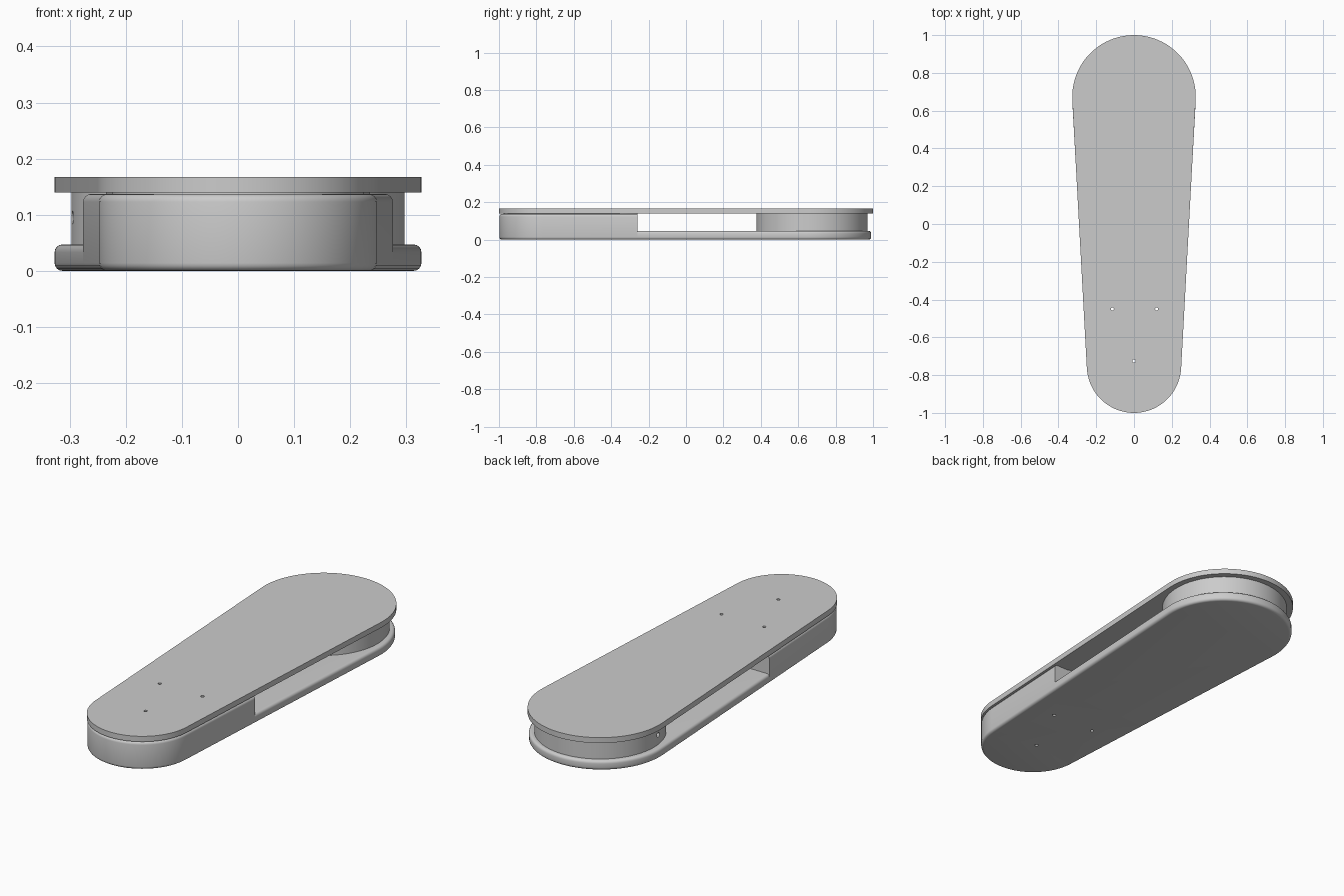
import bpy, bmesh, math
from mathutils import Vector

if "Cube" in bpy.data.objects:
    bpy.data.objects.remove(bpy.data.objects["Cube"])

grey = bpy.data.materials.new("plain_grey")
grey.use_nodes = True
colour = (0.6, 0.6, 0.6, 1)
grey.diffuse_color = colour
grey.node_tree.nodes["Principled BSDF"].inputs["Base Color"].default_value = colour

SPLIT = -0.26      # where the raised front block ends
BASE_TOP = 0.047
BLOCK_TOP = 0.137
DRUM_Y = 0.673


def outline(back_y, back_r, front_y, front_r, steps=40):
    """Two arcs joined by their outer tangents."""
    tilt = math.asin((back_r - front_r) / (back_y - front_y))
    points = []
    for cy, r, a, b in ((back_y, back_r, -tilt, math.pi + tilt),
                        (front_y, front_r, math.pi + tilt, 2 * math.pi - tilt)):
        for i in range(steps + 1):
            t = a + (b - a) * i / steps
            points.append((r * math.cos(t), cy + r * math.sin(t)))
    return points


def finish(bm, name):
    bmesh.ops.recalc_face_normals(bm, faces=bm.faces)
    mesh = bpy.data.meshes.new(name)
    bm.to_mesh(mesh)
    bm.free()
    obj = bpy.data.objects.new(name, mesh)
    bpy.context.collection.objects.link(obj)
    mesh.materials.append(grey)
    return obj


def slab(name, points, z0, z1, rounding=0.0, keep=None):
    """Extruded outline with rounded rims; keep = 'front' or 'back' of the split."""
    bm = bmesh.new()
    face = bm.faces.new([bm.verts.new((x, y, z0)) for x, y in points])
    up = bmesh.ops.extrude_face_region(bm, geom=[face])["geom"]
    bmesh.ops.translate(bm, vec=(0, 0, z1 - z0),
                        verts=[v for v in up if isinstance(v, bmesh.types.BMVert)])
    if rounding:
        rims = [e for e in bm.edges if abs(e.verts[0].co.z - e.verts[1].co.z) < 1e-5]
        bmesh.ops.bevel(bm, geom=rims, offset=rounding, segments=4,
                        profile=0.5, affect='EDGES')
    if keep:
        cut = bmesh.ops.bisect_plane(
            bm, geom=bm.verts[:] + bm.edges[:] + bm.faces[:],
            plane_co=(0, SPLIT, 0), plane_no=(0, 1, 0),
            clear_outer=keep == 'front', clear_inner=keep == 'back')
        rim = [e for e in cut["geom_cut"] if isinstance(e, bmesh.types.BMEdge)]
        bmesh.ops.holes_fill(bm, edges=rim)
    return finish(bm, name)


def cylinder(name, radius, depth, centre, axis='Z', sides=24):
    bm = bmesh.new()
    bmesh.ops.create_cone(bm, cap_ends=True, segments=sides, radius1=radius,
                          radius2=radius, depth=depth)
    if axis == 'X':
        for v in bm.verts:
            v.co = Vector((v.co.z, v.co.y, -v.co.x))
    bmesh.ops.translate(bm, vec=centre, verts=bm.verts)
    return finish(bm, name)


def drill(obj, cutter):
    mod = obj.modifiers.new("hole", 'BOOLEAN')
    mod.operation = 'DIFFERENCE'
    mod.solver = 'EXACT'
    mod.object = cutter
    cutter.hide_render = True
    cutter.hide_set(True)


# Main parts
plate_shape = outline(DRUM_Y, 0.327, -0.75, 0.25)
body_shape = outline(0.663, 0.327, -0.75, 0.248)
top_plate = slab("top_plate", plate_shape, 0.14, 0.167)
base_tray = slab("base_tray", body_shape, 0, BASE_TOP, 0.014, 'back')
front_block = slab("front_block", body_shape, 0, BLOCK_TOP, 0.014, 'front')
drum = cylinder("rear_drum", 0.297, 0.1, (0, DRUM_Y, 0.092), sides=96)

# Thin spacer joining the block to the plate
spacer = slab("block_spacer", outline(-0.4, 0.235, -0.75, 0.225),
              BLOCK_TOP - 0.002, 0.141, keep='front')

# Three screw holes through the front and one port in the drum's side
for i, (x, y) in enumerate(((-0.115, -0.45), (0.12, -0.45), (0, -0.725))):
    screw = cylinder(f"screw_hole_cutter_{i + 1}", 0.008, 0.5, (x, y, 0.1))
    for part in (top_plate, front_block, spacer):
        drill(part, screw)
drill(drum, cylinder("side_port_cutter", 0.012, 0.1, (-0.29, 0.64, 0.095), 'X'))

# Smooth round walls, crisp corners
for part in (top_plate, base_tray, front_block, drum, spacer):
    bpy.ops.object.select_all(action='DESELECT')
    part.select_set(True)
    bpy.context.view_layer.objects.active = part
    bpy.ops.object.shade_smooth_by_angle(angle=math.radians(35))
